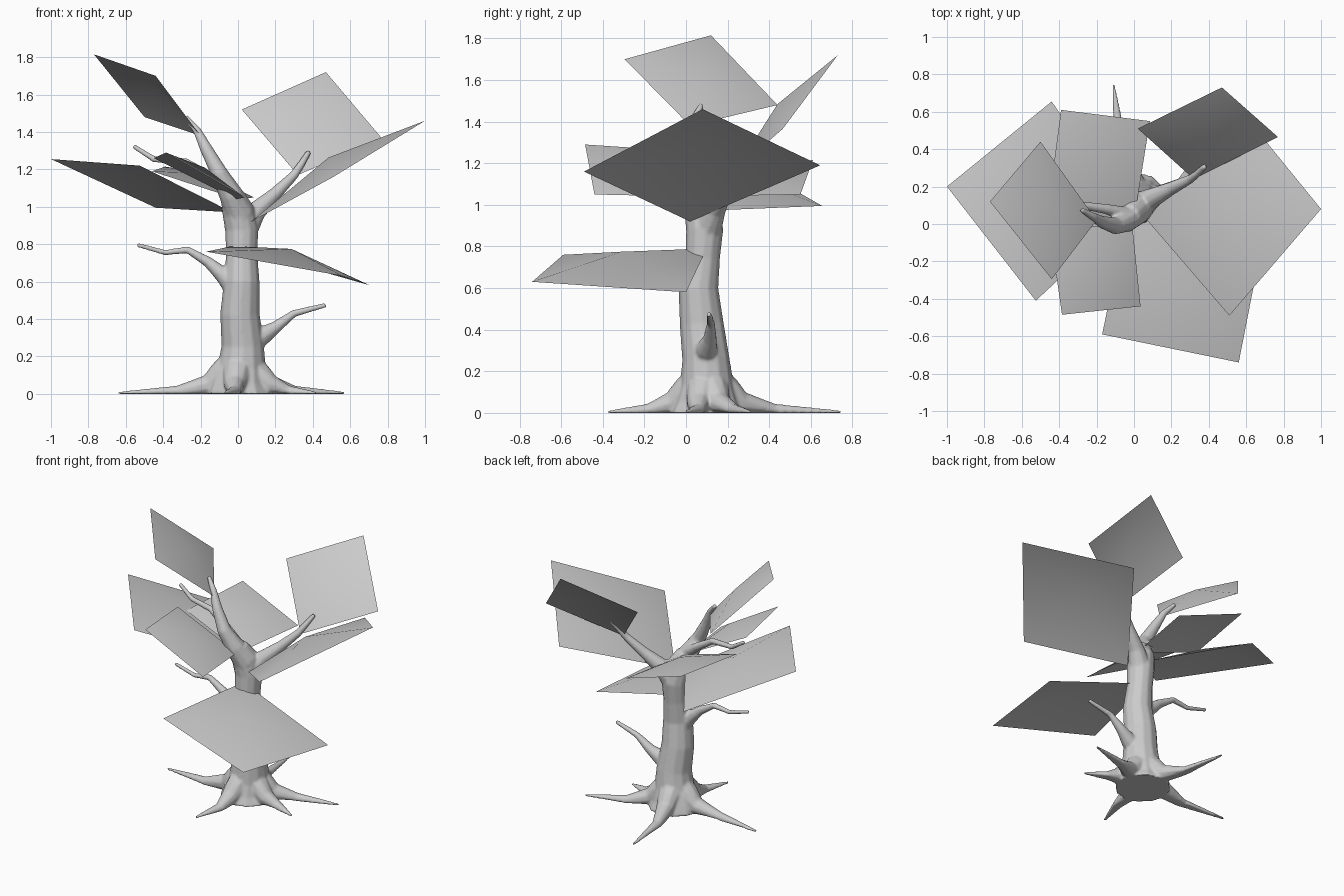
import bpy
import bmesh
import math
from mathutils import Vector

cube = bpy.data.objects.get("Cube")
if cube:
    bpy.data.objects.remove(cube, do_unlink=True)

grey = bpy.data.materials.new("pale grey")
grey.use_nodes = True
grey.diffuse_color = (0.6, 0.6, 0.6, 1)
grey.node_tree.nodes["Principled BSDF"].inputs["Base Color"].default_value = (0.6, 0.6, 0.6, 1)


def finish(name, bm):
    mesh = bpy.data.meshes.new(name)
    bm.to_mesh(mesh)
    bm.free()
    mesh.materials.append(grey)
    for poly in mesh.polygons:
        poly.use_smooth = True
    obj = bpy.data.objects.new(name, mesh)
    bpy.context.collection.objects.link(obj)
    return obj


def add_limb(bm, path, sides=10):
    """Tapered tube through (x, y, z, radius) stations, kept above the ground."""
    points = [Vector(p[:3]) for p in path]
    rings = []
    for i, p in enumerate(points):
        ahead = points[min(i + 1, len(points) - 1)] - points[max(i - 1, 0)]
        turn = Vector((0, 0, 1)).rotation_difference(ahead)
        ring = []
        for k in range(sides):
            a = math.tau * k / sides
            co = p + turn @ (Vector((math.cos(a), math.sin(a), 0)) * path[i][3])
            co.z = max(co.z, 0)
            ring.append(bm.verts.new(co))
        rings.append(ring)
    for low, high in zip(rings, rings[1:]):
        for k in range(sides):
            n = (k + 1) % sides
            bm.faces.new((low[k], low[n], high[n], high[k]))
    bm.faces.new(rings[0][::-1])
    bm.faces.new(rings[-1])


def leaf_card(name, corners):
    """Four-sided foliage sheet, domed around a raised middle point."""
    bm = bmesh.new()
    rim = [bm.verts.new(c) for c in corners]
    a, b, c, d = (v.co for v in rim)
    normal = (c - a).cross(d - b).normalized()
    if normal.z < 0:
        normal.negate()
    hub = bm.verts.new((a + b + c + d) / 4 + normal * (b - a).length * .115)
    for k in range(4):
        bm.faces.new((rim[k], rim[(k + 1) % 4], hub))
    bmesh.ops.recalc_face_normals(bm, faces=bm.faces)
    if sum(f.normal.z for f in bm.faces) < 0:
        bmesh.ops.reverse_faces(bm, faces=bm.faces)
    return finish(name, bm)


wood = bmesh.new()

# Trunk
add_limb(wood, [(.01, .1, 0, .18), (.01, .1, .06, .155), (.02, .1, .14, .13),
                (.025, .095, .26, .114), (.01, .075, .43, .106), (.02, .06, .6, .096),
                (.02, .08, .75, .084), (.02, .09, .88, .09), (0, .075, .98, .086),
                (-.03, .04, 1.06, .066)], 12)

# Left and right forks
add_limb(wood, [(.01, .07, .96, .08), (-.04, .02, 1.07, .064), (-.1, -.01, 1.18, .046),
                (-.17, .01, 1.31, .034), (-.22, .04, 1.41, .022), (-.28, .075, 1.48, .014)])
add_limb(wood, [(.02, .09, .86, .08), (.1, .14, .98, .054), (.2, .19, 1.07, .036),
                (.3, .24, 1.17, .025), (.34, .27, 1.23, .02), (.38, .31, 1.295, .015)])

# Upper left, lower left and lower right twigs
add_limb(wood, [(-.03, .05, 1.07, .04), (-.15, .08, 1.16, .028), (-.28, .1, 1.24, .021),
                (-.45, .13, 1.255, .017), (-.56, .15, 1.325, .013)])
add_limb(wood, [(0, .06, .54, .06), (-.08, .06, .635, .045), (-.16, .065, .705, .029),
                (-.27, .07, .77, .02), (-.39, .07, .755, .015), (-.54, .07, .797, .012)])
add_limb(wood, [(.05, .09, .27, .065), (.13, .1, .31, .052), (.2, .115, .355, .034),
                (.3, .12, .43, .02), (.47, .11, .475, .013)])

# Roots: each runs from the trunk out to its own tip
for tx, ty in ((-.64, .13), (.57, .31), (.42, 0), (-.07, -.375), (-.11, .745)):
    start, tip = Vector((.01, .1)), Vector((tx, ty))
    length = (tip - start).length
    reach = (tip - start) / length
    side = Vector((-reach.y, reach.x))
    path = []
    for d, z, r, bend in ((.02, .17, .085, 0), (.1, .1, .075, 0), (.17, .045, .058, 0),
                          (.2 + (length - .2) * .3, .01, .034, .02), (length, .002, .01, 0)):
        p = start + reach * d + side * bend
        path.append((p.x, p.y, z, r))
    add_limb(wood, path)

# Fuse the wood into one skin with soft joints
tree = finish("trunk_branches_and_roots", wood)
fuse = tree.modifiers.new("fuse", 'REMESH')
fuse.mode = 'VOXEL'
fuse.voxel_size = .008
fuse.use_smooth_shade = True
soften = tree.modifiers.new("soften", 'SMOOTH')
soften.factor = .5
soften.iterations = 5

# Foliage sheets
leaf_card("left_leaf_card", [(1, .08, 1.46), (.51, -.49, 1.16), (.07, .02, .92), (.54, .645, 1.19)])
leaf_card("back_leaf_card", [(.47, .73, 1.72), (.02, .51, 1.52), (.32, .24, 1.17), (.77, .465, 1.365)])
leaf_card("top_leaf_card", [(-.77, .12, 1.815), (-.44, -.295, 1.7), (-.2, .02, 1.38), (-.5, .44, 1.48)])
leaf_card("right_leaf_card", [(-1, .2, 1.255), (-.525, -.41, 1.22), (-.03, .05, .97), (-.44, .655, .995)])
leaf_card("middle_front_leaf_card", [(-.385, -.485, 1.29), (.035, -.44, 1.05), (-.01, 0, 1.04), (-.45, -.03, 1.26)])
leaf_card("middle_back_leaf_card", [(-.39, .61, 1.215), (.085, .55, 1.05), (0, .02, 1.04), (-.46, .08, 1.19)])
leaf_card("low_leaf_card", [(-.17, -.59, .76), (.56, -.74, .63), (.705, 0, .58), (-.03, .1, .79)])
